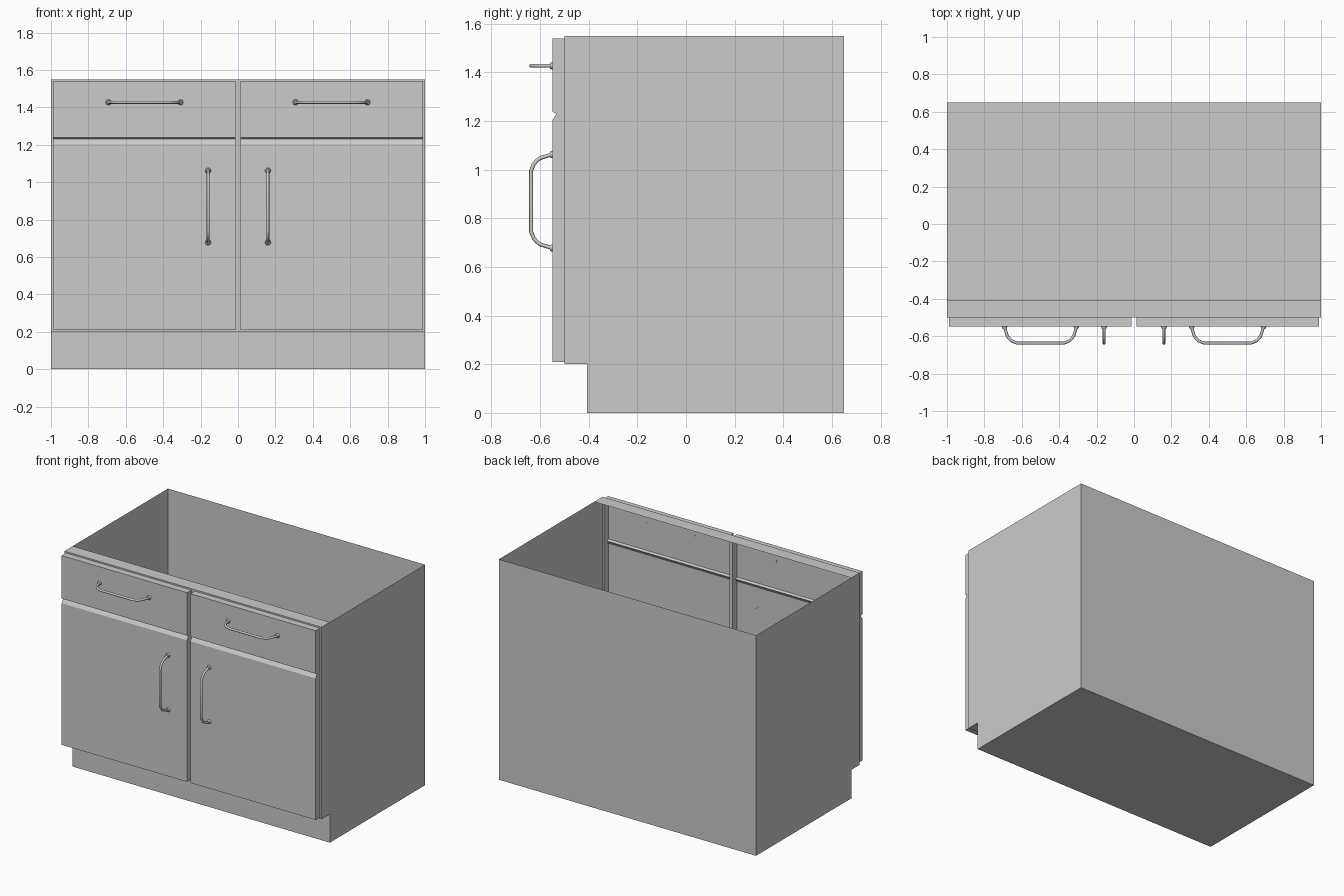
import bpy, bmesh
from mathutils import Matrix

if "Cube" in bpy.data.objects:
    bpy.data.objects.remove(bpy.data.objects["Cube"])

H, W = 1.55, 1.0                      # cabinet height, half width
FRONT, FACE, KICK, BACK = -0.5, -0.548, -0.408, 0.65
X0, X1, Z0, Z1 = 0.013, 0.988, 0.21, 1.54   # door/drawer panel extents


def add_mesh(name, bm):
    bmesh.ops.recalc_face_normals(bm, faces=bm.faces[:])
    me = bpy.data.meshes.new(name)
    bm.to_mesh(me)
    bm.free()
    ob = bpy.data.objects.new(name, me)
    bpy.context.collection.objects.link(ob)
    return ob


def folded_sheet(name, profile, x0, x1, skip):
    """Sweep a y-z profile along x with end caps, leaving the skipped edges open."""
    bm = bmesh.new()
    a, b = ([bm.verts.new((x, y, z)) for y, z in profile] for x in (x0, x1))
    bm.faces.new(a)
    bm.faces.new(b[::-1])
    n = len(profile)
    for i in range(n):
        if i not in skip:
            j = (i + 1) % n
            bm.faces.new((a[i], b[i], b[j], a[j]))
    return add_mesh(name, bm)


# open-topped carcass with toe kick and a narrow top rail
folded_sheet("carcass", [(KICK, H), (FRONT, H), (FRONT, 0.2), (KICK, 0.2),
                         (KICK, 0), (BACK, 0), (BACK, H)], -W, W, {1, 6})

# thin face frame around and between the panels
bm = bmesh.new()
for x0, x1, z0, z1 in [(-W, W, Z1, H), (-W, W, 0.2, Z0), (-W, -X1, Z0, Z1),
                       (-X0, X0, Z0, Z1), (X1, W, Z0, Z1)]:
    bm.faces.new([bm.verts.new((x, FRONT, z)) for x, z in
                  ((x0, z0), (x1, z0), (x1, z1), (x0, z1))])
add_mesh("face_frame", bm)

# hollow drawer-and-door fronts, with a groove between drawer and door
panel = [(FRONT, Z1), (FACE, Z1), (FACE, 1.238), (-0.532, 1.23),
         (FACE, 1.205), (FACE, Z0), (FRONT, Z0)]
for side, x0, x1 in (("left", -X1, -X0), ("right", X0, X1)):
    folded_sheet(f"{side}_drawer_and_door_front", panel, x0, x1, {6})


def handle(name, x, z, upright):
    """Bent bar pull with a round foot at each end."""
    half = [(0.193, FACE), (0.178, -0.598), (0.168, -0.612), (0.152, -0.626), (0.125, -0.637)]
    path = half + [(-t, y) for t, y in reversed(half)]
    place = (lambda t, y: (x, y, z + t)) if upright else (lambda t, y: (x + t, y, z))
    cu = bpy.data.curves.new(name, 'CURVE')
    cu.dimensions = '3D'
    cu.bevel_depth = 0.008
    cu.bevel_resolution = 2
    sp = cu.splines.new('POLY')
    sp.points.add(len(path) - 1)
    for p, (t, y) in zip(sp.points, path):
        p.co = (*place(t, y), 1)
    sp.use_smooth = True
    bpy.context.collection.objects.link(bpy.data.objects.new(name, cu))
    # feet
    bm = bmesh.new()
    for t in (-0.192, 0.192):
        bmesh.ops.create_cone(bm, cap_ends=True, segments=12, radius1=0.016,
                              radius2=0.012, depth=0.012,
                              matrix=Matrix.Translation(place(t, FACE - 0.005))
                              @ Matrix.Rotation(1.5707963, 4, 'X'))
    ob = add_mesh(name + "_feet", bm)
    bpy.context.view_layer.objects.active = ob
    ob.select_set(True)
    bpy.ops.object.shade_smooth_by_angle()
    ob.select_set(False)


for s, side in ((-1, "left"), (1, "right")):
    handle(f"{side}_drawer_handle", s * 0.5, 1.427, False)
    handle(f"{side}_door_handle", s * 0.16, 0.87, True)
